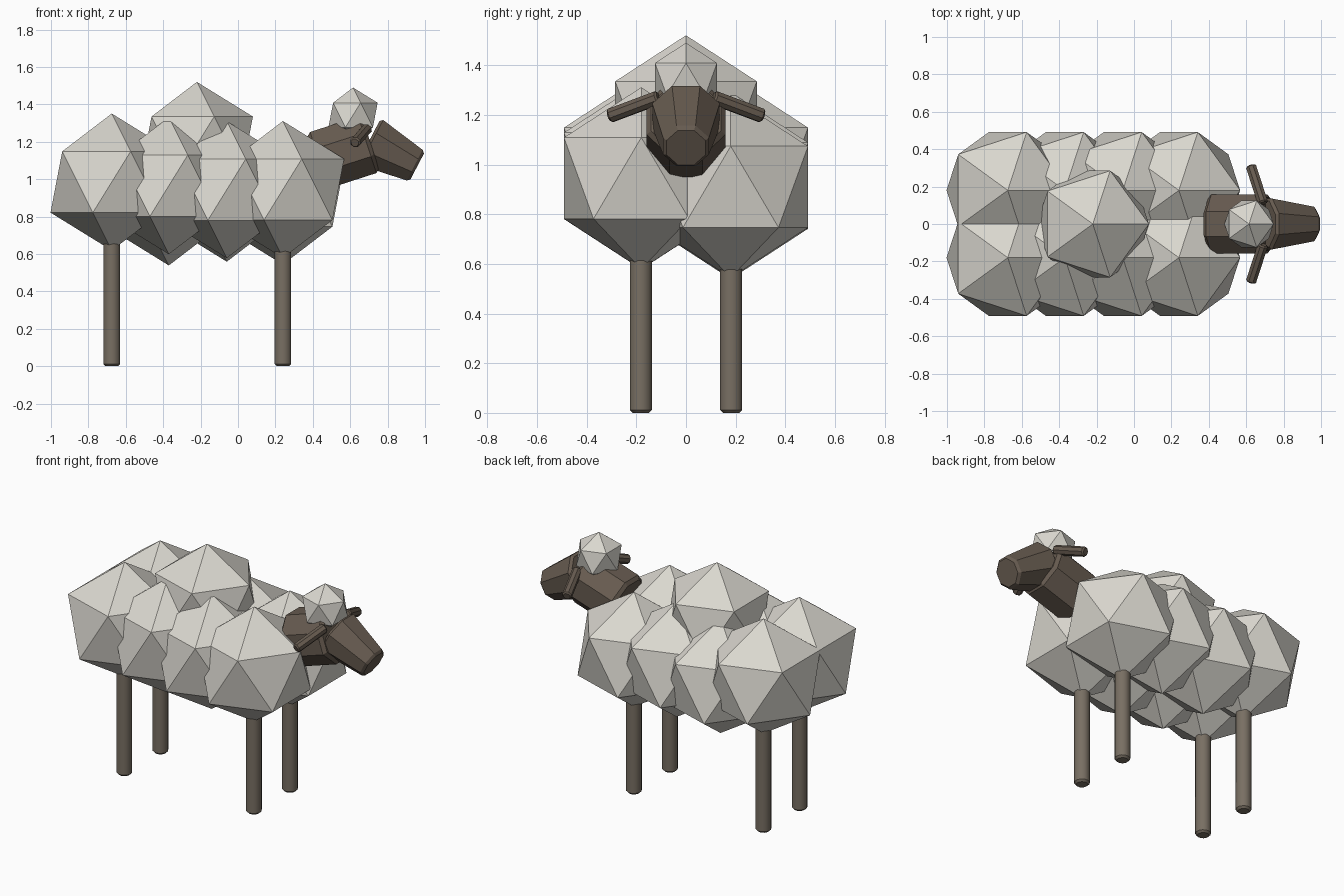
import bpy, bmesh, math
from mathutils import Vector

if "Cube" in bpy.data.objects:
    bpy.data.objects.remove(bpy.data.objects["Cube"])


def material(name, rgb):
    mat = bpy.data.materials.new(name)
    mat.use_nodes = True
    mat.diffuse_color = (*rgb, 1)
    mat.node_tree.nodes["Principled BSDF"].inputs["Base Color"].default_value = (*rgb, 1)
    return mat


wool = material("cream_wool", (0.70, 0.68, 0.625))
hide = material("dark_brown_face", (0.135, 0.105, 0.08))
leg_hide = material("grey_brown_legs", (0.19, 0.16, 0.125))


def finish(name, bm, mat):
    bmesh.ops.recalc_face_normals(bm, faces=bm.faces)
    mesh = bpy.data.meshes.new(name)
    bm.to_mesh(mesh)
    bm.free()
    mesh.materials.append(mat)
    obj = bpy.data.objects.new(name, mesh)
    bpy.context.collection.objects.link(obj)
    return obj


def tuft(name, centre, radius):
    """Faceted ball of wool."""
    bm = bmesh.new()
    bmesh.ops.create_icosphere(bm, subdivisions=1, radius=radius)
    bmesh.ops.translate(bm, verts=bm.verts, vec=centre)
    finish(name, bm, wool)


def rod(name, start, end, r0, r1, sides, chamfer, mat, smooth=False):
    """Tapered prism with chamfered ends, a flat side facing up."""
    start, end = Vector(start), Vector(end)
    axis = (end - start).normalized()
    side = axis.cross(Vector((0, 0, 1)))
    side = side.normalized() if side.length > 0.01 else Vector((1, 0, 0))
    up = side.cross(axis)
    length = (end - start).length
    rings = []
    bm = bmesh.new()
    for dist, radius in ((0, r0 - chamfer), (chamfer, r0),
                         (length - chamfer, r1), (length, r1 - chamfer)):
        ring = []
        for i in range(sides):
            a = 2 * math.pi * (i + 0.5) / sides
            ring.append(bm.verts.new(start + axis * dist
                        + (side * math.cos(a) + up * math.sin(a)) * radius))
        rings.append(ring)
    for low, high in zip(rings, rings[1:]):
        for i in range(sides):
            j = (i + 1) % sides
            bm.faces.new((low[i], low[j], high[j], high[i]))
    bm.faces.new(rings[0])
    bm.faces.new(rings[-1])
    obj = finish(name, bm, mat)
    if smooth:
        bpy.ops.object.select_all(action="DESELECT")
        obj.select_set(True)
        bpy.context.view_layer.objects.active = obj
        bpy.ops.object.shade_smooth_by_angle(angle=math.radians(35))


# Fleece: two rows of tufts with uneven heights, listed rear to front
columns = (-0.675, -0.37, -0.06, 0.24)
rows = {"right": (-0.18, (0.985, 0.965, 0.944, 0.945)),
        "left": (0.18, (0.985, 0.905, 0.925, 0.91))}
for row, (y, heights) in rows.items():
    for i, (x, z) in enumerate(zip(columns, heights)):
        tuft(f"{row}_wool_{i + 1}", (x, y, z), 0.366)
tuft("back_wool", (-0.22, 0, 1.185), 0.335)
tuft("head_wool", (0.615, 0, 1.343), 0.147)

# Neck and snout
rod("neck", (0.415, 0, 1.095), (0.71, 0, 1.19), 0.172, 0.172, 8, 0.02, hide)
rod("snout", (0.70, 0, 1.203), (0.958, 0, 1.068), 0.147, 0.1, 8, 0.015, hide)

# Ears and legs on both sides
for label, s in (("left", 1), ("right", -1)):
    rod(f"{label}_ear", (0.69, s * 0.11, 1.27), (0.625, s * 0.31, 1.195),
        0.03, 0.03, 8, 0.008, hide)
    for place, x in (("front", columns[-1]), ("rear", columns[0])):
        rod(f"{place}_{label}_leg", (x, s * 0.182, 0), (x, s * 0.182, 0.85),
            0.046, 0.046, 12, 0.012, leg_hide, smooth=True)
